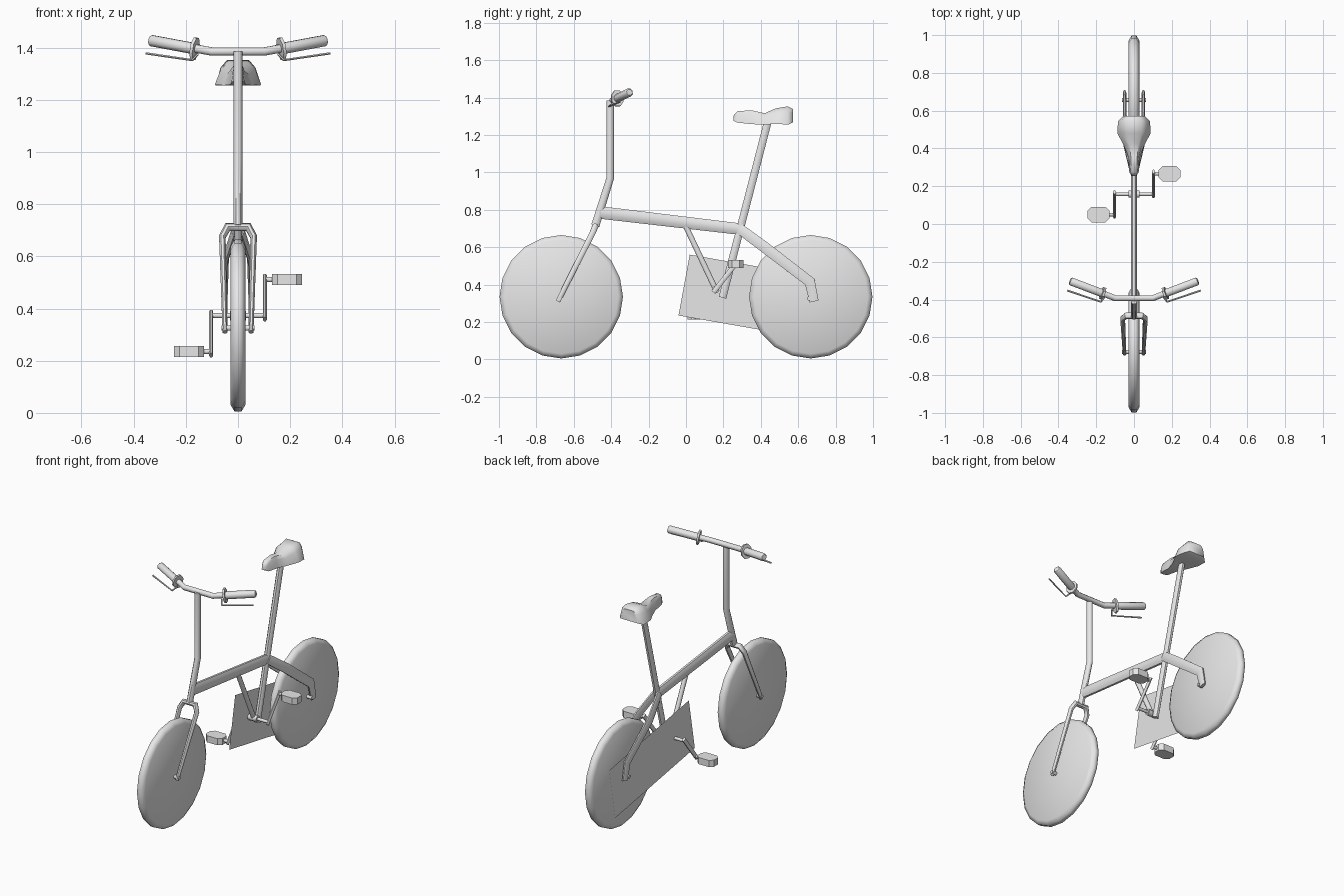
import bpy, bmesh, math
from mathutils import Vector

cube = bpy.data.objects.get("Cube")
if cube:
    bpy.data.objects.remove(cube, do_unlink=True)

grey = bpy.data.materials.new("plain_grey")
grey.use_nodes = True
colour = (0.8, 0.8, 0.8, 1)
grey.diffuse_color = colour
grey.node_tree.nodes["Principled BSDF"].inputs["Base Color"].default_value = colour

X, Y, Z = Vector((1, 0, 0)), Vector((0, 1, 0)), Vector((0, 0, 1))


def finish(name, bm, angle=50):
    bmesh.ops.recalc_face_normals(bm, faces=bm.faces)
    mesh = bpy.data.meshes.new(name)
    bm.to_mesh(mesh)
    bm.free()
    mesh.materials.append(grey)
    ob = bpy.data.objects.new(name, mesh)
    bpy.context.collection.objects.link(ob)
    if angle:
        bpy.ops.object.select_all(action="DESELECT")
        ob.select_set(True)
        bpy.context.view_layer.objects.active = ob
        bpy.ops.object.shade_smooth_by_angle(angle=math.radians(angle))
    return ob


def loft(name, rings, angle=50):
    """Skin a list of equal closed rings and cap both ends."""
    bm = bmesh.new()
    loops = [[bm.verts.new(p) for p in ring] for ring in rings]
    n = len(loops[0])
    for a, b in zip(loops, loops[1:]):
        for i in range(n):
            j = (i + 1) % n
            bm.faces.new((a[i], a[j], b[j], b[i]))
    bm.faces.new(loops[0])
    bm.faces.new(loops[-1])
    return finish(name, bm, angle)


def tube(name, path, radii, ref=X, sides=8):
    """Sweep an ellipse along a path; radii are (along ref, across ref)."""
    pts = [Vector(p) for p in path]
    if not isinstance(radii, list):
        radii = [radii] * len(pts)
    rings = []
    for i, p in enumerate(pts):
        steps = [(b - a).normalized() for a, b in zip(pts[max(i - 1, 0):i + 1], pts[max(i, 1):i + 2])]
        if i == 0:
            steps = [(pts[1] - p).normalized()]
        elif i == len(pts) - 1:
            steps = [(p - pts[i - 1]).normalized()]
        else:
            steps = [(p - pts[i - 1]).normalized(), (pts[i + 1] - p).normalized()]
        t = sum(steps, Vector()).normalized()
        u = (ref - ref.dot(t) * t).normalized()
        w = t.cross(u)
        ru, rw = radii[i]
        turn = [math.tau * (k + 0.5) / sides for k in range(sides)]
        rings.append([p + u * ru * math.cos(a) + w * rw * math.sin(a) for a in turn])
    return loft(name, rings)


def wheel(name, y):
    """Solid disc wheel with a bevelled tread."""
    profile = [(-0.028, 0.305), (-0.013, 0.33), (0.013, 0.33), (0.028, 0.305)]
    sides = 20
    bm = bmesh.new()
    loops = []
    for x, r in profile:
        loops.append([bm.verts.new((x, y + r * math.sin(math.tau * k / sides),
                                    0.335 + r * math.cos(math.tau * k / sides))) for k in range(sides)])
    hubs = [bm.verts.new((s * 0.029, y, 0.335)) for s in (-1, 1)]
    for k in range(sides):
        j = (k + 1) % sides
        for a, b in zip(loops, loops[1:]):
            bm.faces.new((a[k], a[j], b[j], b[k]))
        bm.faces.new((hubs[0], loops[0][k], loops[0][j]))
        bm.faces.new((hubs[1], loops[-1][k], loops[-1][j]))
    finish(name, bm, 80)


# Wheels and axles
for label, y in (("front", -0.667), ("rear", 0.667)):
    wheel(label + "_wheel", y)
    tube(label + "_axle", [(-0.063, y - 0.01, 0.325), (0.063, y - 0.01, 0.325)], (0.011, 0.011), Z)

# Main frame
tube("main_tube", [(0, -0.455, 0.785), (0, 0.305, 0.695)], [(0.018, 0.036), (0.018, 0.033)])
tube("seat_tube", [(0, 0.195, 0.33), (0, 0.435, 1.262)], (0.018, 0.022))
tube("brace_tube", [(0, 0.0, 0.71), (0, 0.165, 0.36)], (0.014, 0.016))
tube("steering_stem", [(0, -0.485, 0.715), (0, -0.405, 0.97), (0, -0.405, 1.385)],
     [(0.018, 0.024), (0.018, 0.022), (0.018, 0.021)])

# Front fork: one arch running down both sides
leg = [(0.05, -0.685, 0.31), (0.06, -0.5, 0.675), (0.04, -0.485, 0.712)]
arch = leg + [(-x, y, z) for x, y, z in reversed(leg)]
widths = [(0.014, 0.01), (0.017, 0.014), (0.018, 0.017)]
fork_normal = X.cross(Vector((0, 0.2, 0.4))).normalized()
tube("front_fork", arch, widths + widths[::-1], fork_normal)

# Rear stays
for side, s in (("left", 1), ("right", -1)):
    tube(side + "_rear_stay",
         [(s * 0.012, 0.285, 0.70), (s * 0.045, 0.42, 0.60), (s * 0.05, 0.662, 0.415), (s * 0.05, 0.685, 0.31)],
         [(0.012, 0.03), (0.011, 0.032), (0.01, 0.032), (0.01, 0.026)])

# Crank set and pedals
hub = Vector((0, 0.158, 0.373))
tube("crank_shell", [hub - X * 0.03, hub + X * 0.03], (0.02, 0.02), Z)
tube("crank_axle", [hub - X * 0.108, hub + X * 0.108], (0.01, 0.01), Z)
reach = Vector((0, 0.108, 0.138))
for side, s in (("left", 1), ("right", -1)):
    end = hub + reach * s
    out = X * s
    over = reach.normalized() * s * 0.018
    tube(side + "_crank", [hub + out * 0.103 - over, end + out * 0.103 + over], (0.008, 0.014))
    tube(side + "_pedal_axle", [end + out * 0.1, end + out * 0.14], (0.01, 0.01), Z)
    middle = end + out * 0.188
    plan = [(0.058, 0.02), (0.036, 0.041), (-0.036, 0.041), (-0.058, 0.02)]
    plan += [(-x, -y) for x, y in plan]
    loft(side + "_pedal", [[middle + Vector((x, y, z)) for x, y in plan] for z in (-0.021, 0.021)], 30)

# Handlebar with grips, collars and brake levers
half = [(0.30, -0.315, 1.421), (0.17, -0.365, 1.398), (0.10, -0.393, 1.385)]
tube("handlebar", half + [(-x, y, z) for x, y, z in reversed(half)], (0.017, 0.017), Z)
for side, s in (("left", 1), ("right", -1)):
    inner, outer = Vector((s * 0.172, -0.365, 1.397)), Vector((s * 0.338, -0.302, 1.428))
    along = (outer - inner).normalized()
    tube(side + "_grip", [inner, outer - along * 0.008, outer], [(0.023, 0.023), (0.023, 0.023), (0.017, 0.017)], Z)
    collar = inner - along * 0.006
    tube(side + "_collar", [collar - along * 0.006, collar + along * 0.006], (0.046, 0.036), Z)
    tube(side + "_brake_lever",
         [(s * 0.155, -0.385, 1.375), (s * 0.175, -0.412, 1.352), (s * 0.353, -0.352, 1.378)],
         (0.005, 0.005), Z, 6)

# Saddle: y, lower half width, upper half width, bottom, top
sections = [
    (0.255, 0.012, 0.008, 1.275, 1.305), (0.275, 0.025, 0.016, 1.266, 1.327),
    (0.35, 0.03, 0.02, 1.258, 1.332), (0.42, 0.056, 0.03, 1.255, 1.316),
    (0.48, 0.088, 0.048, 1.26, 1.342), (0.545, 0.085, 0.052, 1.255, 1.353),
    (0.573, 0.055, 0.04, 1.268, 1.338),
]
rings = []
for y, low, high, bottom, top in sections:
    right = [(low, bottom), (0.45 * low + 0.55 * high, 0.3 * bottom + 0.7 * top), (high * 0.8, top)]
    outline = right + [(-x, z) for x, z in reversed(right)]
    rings.append([(x, y, z) for x, z in outline])
loft("saddle", rings, 55)

# Flat drive panel beside the rear wheel
bm = bmesh.new()
corners = [(-0.04, 0.235), (0.76, 0.095), (0.82, 0.42), (0.02, 0.56)]
bm.faces.new([bm.verts.new((-0.034, y, z)) for y, z in corners])
finish("drive_panel", bm, 0)
